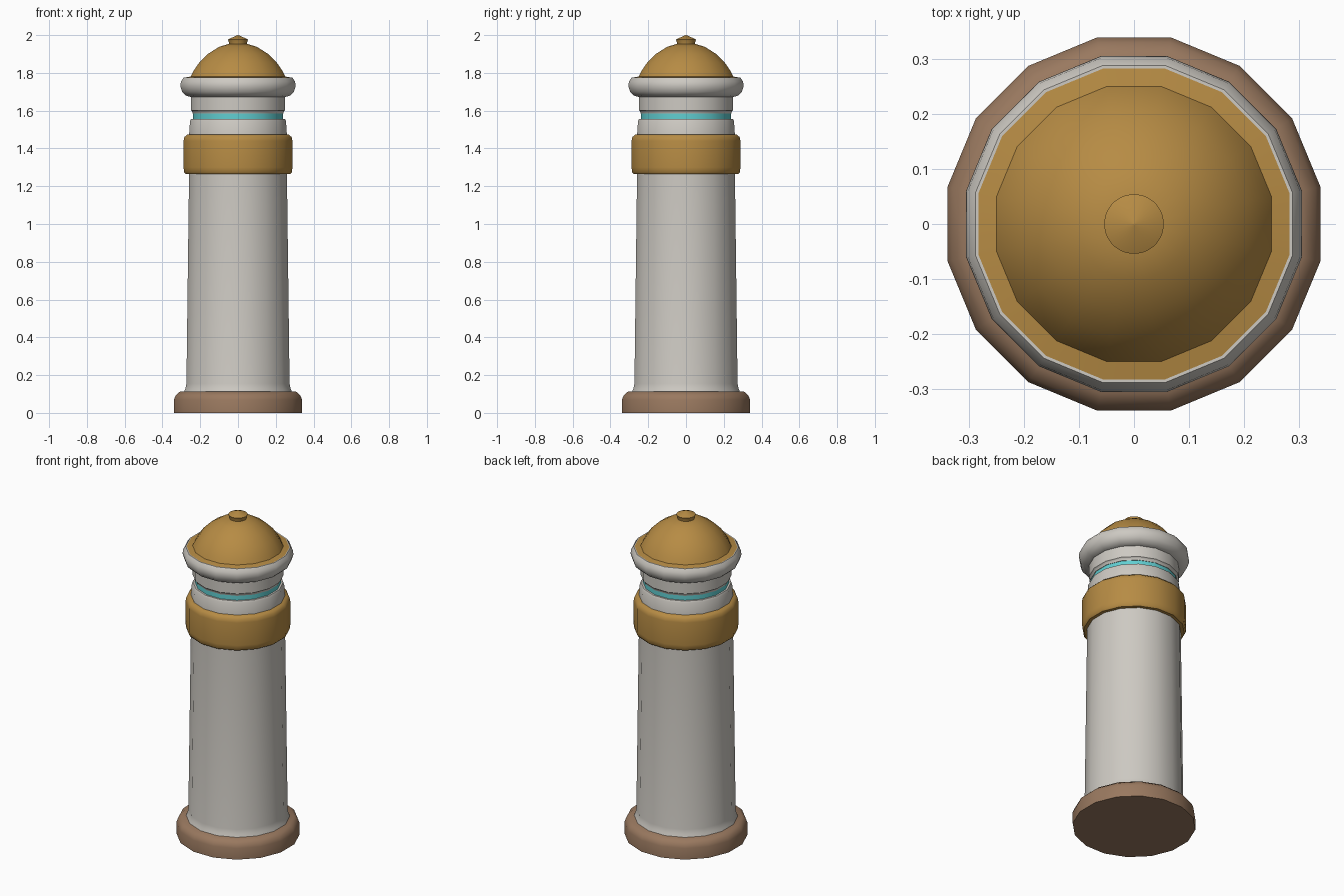
import bpy, bmesh, math

if "Cube" in bpy.data.objects:
    bpy.data.objects.remove(bpy.data.objects["Cube"])


def material(name, rgb):
    m = bpy.data.materials.new(name)
    m.use_nodes = True
    m.diffuse_color = (*rgb, 1)
    m.node_tree.nodes["Principled BSDF"].inputs["Base Color"].default_value = (*rgb, 1)
    return m


stone = material("pale stone", (0.61, 0.585, 0.54))
gold = material("gold", (0.47, 0.26, 0.058))
brown = material("brown", (0.32, 0.19, 0.115))
cyan = material("cyan", (0.12, 0.62, 0.64))


def lathe(name, profile, mat, sides=16, angle=50):
    """Turn a (half width, height) profile into a faceted ring with flats facing the axes."""
    bm = bmesh.new()
    rings = []
    for half, z in profile:
        r = half / math.cos(math.pi / sides)
        turns = [math.tau * (i + 0.5) / sides for i in range(sides)]
        rings.append([bm.verts.new((r * math.cos(a), r * math.sin(a), z)) for a in turns])
    for low, high in zip(rings, rings[1:]):
        for i in range(sides):
            j = (i + 1) % sides
            bm.faces.new((low[i], low[j], high[j], high[i]))
    bm.faces.new(rings[0][::-1])
    bm.faces.new(rings[-1])
    mesh = bpy.data.meshes.new(name)
    bm.to_mesh(mesh)
    bm.free()
    mesh.materials.append(mat)
    obj = bpy.data.objects.new(name, mesh)
    bpy.context.collection.objects.link(obj)
    bpy.ops.object.select_all(action="DESELECT")
    obj.select_set(True)
    bpy.context.view_layer.objects.active = obj
    bpy.ops.object.shade_smooth_by_angle(angle=math.radians(angle))
    return obj


# Foot and shaft
lathe("base", [(0.339, 0), (0.339, 0.07), (0.33, 0.093), (0.308, 0.112)], brown)
lathe("column", [(0.286, 0.11), (0.278, 0.13), (0.273, 0.155), (0.259, 1.27)], stone)

# Broad band near the top
lathe("gold_band", [(0.278, 1.265), (0.286, 1.275), (0.288, 1.3), (0.288, 1.44),
                    (0.284, 1.46), (0.268, 1.475)], gold)

# Neck with a recessed light strip
lathe("lower_collar", [(0.259, 1.47), (0.254, 1.545), (0.248, 1.556)], stone)
lathe("light_strip", [(0.237, 1.55), (0.237, 1.59)], cyan)
lathe("upper_collar", [(0.24, 1.585), (0.243, 1.597), (0.25, 1.602), (0.25, 1.68)], stone)

# Rounded rim below the roof
lathe("rim", [(0.25, 1.672), (0.275, 1.68), (0.296, 1.7), (0.305, 1.73),
              (0.302, 1.755), (0.288, 1.775)], stone)

# Flared dome and its cap
lathe("dome", [(0.288, 1.774), (0.25, 1.781), (0.236, 1.81), (0.205, 1.855), (0.16, 1.9),
               (0.1, 1.938), (0.05, 1.953)], gold)
lathe("cap", [(0.046, 1.945), (0.049, 1.965), (0.054, 1.977), (0.002, 2.0)], gold, 32)
